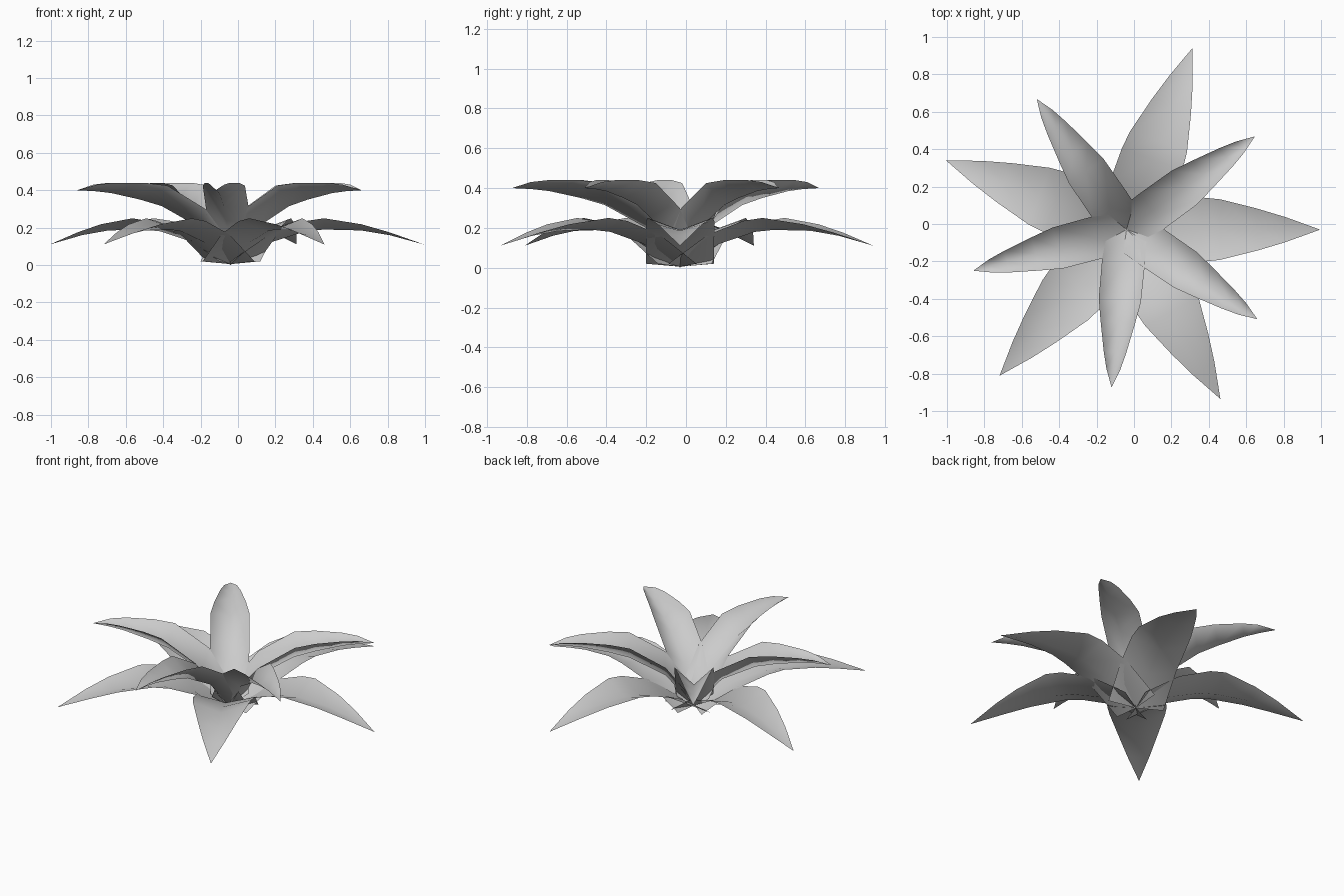
import bpy
from math import cos, sin, radians

cube = bpy.data.objects.get("Cube")
if cube:
    bpy.data.objects.remove(cube, do_unlink=True)

grey = bpy.data.materials.new("leaf grey")
grey.use_nodes = True
colour = (0.6, 0.6, 0.6, 1)
grey.diffuse_color = colour
grey.node_tree.nodes["Principled BSDF"].inputs["Base Color"].default_value = colour

CENTRE = (-0.04, -0.03)


def leaf(name, angle, profile):
    """Folded leaf; profile rows are reach, half width, midrib height, rim height."""
    c, s = cos(radians(angle)), sin(radians(angle))
    verts, faces = [], []
    for reach, width, rib, rim in profile:
        for side, z in ((1, rim), (0, rib), (-1, rim)):
            w = side * width
            verts.append((CENTRE[0] + reach * c - w * s,
                          CENTRE[1] + reach * s + w * c, z))
    for row in range(len(profile) - 1):
        for col in range(2):
            a = row * 3 + col
            faces.append((a, a + 3, a + 4, a + 1))
    # Close the last row to a single pointed tip
    tip = len(verts) - 3
    verts = verts[:tip + 1]
    faces = [tuple(dict.fromkeys(min(i, tip) for i in f)) for f in faces]
    mesh = bpy.data.meshes.new(name)
    mesh.from_pydata(verts, [], faces)
    mesh.materials.append(grey)
    mesh.shade_smooth()
    obj = bpy.data.objects.new(name, mesh)
    bpy.context.collection.objects.link(obj)


# Broad outer leaves arch over and droop at the tip
outer = [(0, .17, .005, .02), (.21, .172, .12, .165), (.40, .172, .18, .235),
         (.50, .162, .19, .25), (.70, .112, .185, .218),
         (.85, .067, .16, .175), (1.035, 0, .11, .11)]
# Narrow inner leaves rise steeply, then level out
inner = [(0, .11, 0, .08), (.17, .115, .2, .3), (.38, .113, .315, .425),
         (.50, .092, .35, .44), (.66, .06, .385, .44),
         (.75, .037, .395, .43), (.848, 0, .4, .4)]

for i, angle in enumerate((0, 70, 159, 229, 299)):
    leaf(f"outer_leaf_{i + 1}", angle, outer)
for i, angle in enumerate((36, 124.5, 195, 264.6, 325.6)):
    leaf(f"inner_leaf_{i + 1}", angle, inner)
